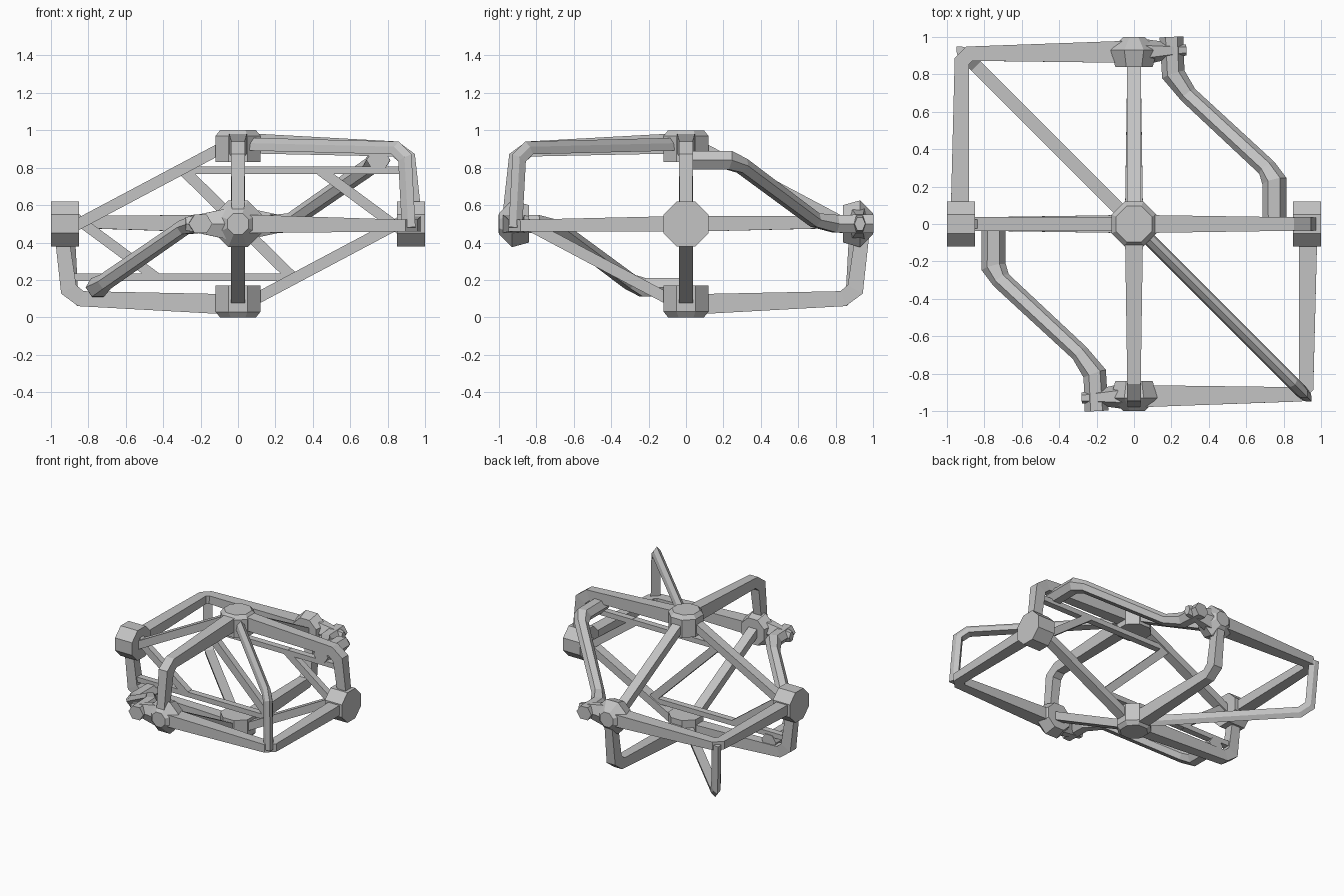
import bpy
import bmesh
import math
from mathutils import Vector

cube = bpy.data.objects.get("Cube")
if cube:
    bpy.data.objects.remove(cube, do_unlink=True)

grey = bpy.data.materials.new("plain grey")
grey.use_nodes = True
COLOUR = (0.55, 0.55, 0.55, 1)
grey.diffuse_color = COLOUR
grey.node_tree.nodes["Principled BSDF"].inputs["Base Color"].default_value = COLOUR

CENTRE = Vector((0, 0, 0.5))
X, Y, Z = Vector((1, 0, 0)), Vector((0, 1, 0)), Vector((0, 0, 1))


def polygon(sides):
    """Regular section with flats on the axes, half width one."""
    r = 1 / math.cos(math.pi / sides)
    angles = [(i + 0.5) * math.tau / sides for i in range(sides)]
    return [(r * math.cos(a), r * math.sin(a)) for a in angles]


BOX, HEX, OCT = polygon(4), polygon(6), polygon(8)
RIDGE = [(-1, -0.7), (1, -0.7), (0.75, 0.3), (0, 1), (-0.75, 0.3)]


def add_object(name, verts, faces):
    mesh = bpy.data.meshes.new(name)
    mesh.from_pydata(verts, [], faces)
    bm = bmesh.new()
    bm.from_mesh(mesh)
    bmesh.ops.recalc_face_normals(bm, faces=bm.faces)
    bm.to_mesh(mesh)
    bm.free()
    mesh.materials.append(grey)
    bpy.context.collection.objects.link(bpy.data.objects.new(name, mesh))


def strut(name, twin, path, side, wide, deep, section=BOX, scales=None):
    """Sweep a section along a path, then repeat it through the centre."""
    pts = [Vector(p) for p in path]
    scales = scales or [1] * len(pts)
    n = len(section)
    verts = []
    for i, p in enumerate(pts):
        before = (p - pts[max(i - 1, 0)]).normalized()
        after = (pts[min(i + 1, len(pts) - 1)] - p).normalized()
        t = (before + after).normalized()
        miter = 1 / max(t.dot(after if after.length else before), 0.6)
        d = side.cross(t).normalized()
        s = t.cross(d)
        for a, b in section:
            verts.append(p + (s * a * wide + d * b * deep * miter) * scales[i] / 2)
    faces = [tuple(range(n)), tuple(range(len(verts) - n, len(verts)))]
    for i in range(len(pts) - 1):
        for j in range(n):
            k = (j + 1) % n
            faces.append((i * n + j, i * n + k, i * n + n + k, i * n + n + j))
    add_object(name, verts, faces)
    add_object(twin, [2 * CENTRE - v for v in verts], faces)


# Hubs on the six axes
strut("top_hub", "bottom_hub", [(0, 0, 0.83), (0, 0, 0.97), (0, 0, 1)],
      X, 0.24, 0.24, OCT, [1, 1, 0.8])
strut("left_hub", "right_hub", [(0.85, 0, 0.5), (1, 0, 0.5)], Z, 0.24, 0.24, OCT)
strut("front_hub", "back_hub", [(0, -0.84, 0.5), (0, -0.93, 0.5), (0, -1, 0.5)],
      Z, 0.25, 0.25, OCT, [0.8, 1, 0.45])

# Bent struts that bulge outwards between hubs
PROFILE = [(0.05, 0.93), (0.84, 0.9), (0.905, 0.85), (0.95, 0.5)]
TAPER = [1.2, 0.9, 0.95, 0.8]
strut("top_left_strut", "bottom_right_strut",
      [(u, 0, z) for u, z in PROFILE], Y, 0.08, 0.09, BOX, TAPER)
strut("top_front_strut", "bottom_back_strut",
      [(0, -u, z) for u, z in PROFILE], X, 0.08, 0.09, BOX, TAPER)
strut("front_left_strut", "back_right_strut",
      [(0.05, -0.92, 0.5), (0.88, -0.91, 0.49), (0.92, -0.87, 0.49), (0.93, -0.05, 0.5)],
      Z, 0.075, 0.09, BOX, [1.3, 0.85, 0.85, 1.1])

# Ridged struts reaching the two outer corners
strut("top_corner_strut", "bottom_corner_strut",
      [(0.05, -0.05, 0.92), (0.85, -0.85, 0.9), (0.9, -0.9, 0.85), (0.92, -0.92, 0.48)],
      Vector((-1, -1, 0)).normalized(), 0.07, 0.08, RIDGE)

# Straight struts between hubs
strut("top_right_strut", "bottom_left_strut",
      [(-0.06, 0, 0.92), (-0.87, 0, 0.49)], Y, 0.075, 0.06)
strut("top_back_strut", "bottom_front_strut",
      [(0, 0.06, 0.92), (0, 0.87, 0.49)], X, 0.075, 0.06)

# Cranked braces and the arms that join them to the hubs
strut("left_brace", "right_brace",
      [(0.75, -0.03, 0.84), (0.75, 0.23, 0.84), (0.71, 0.3, 0.81),
       (0.29, 0.69, 0.52), (0.21, 0.8, 0.5), (0.2, 1, 0.5)],
      Z, 0.1, 0.11, HEX, [1, 1, 0.8, 0.75, 0.95, 1])
strut("back_arm", "front_arm", [(0.05, 0.92, 0.5), (0.28, 0.93, 0.5)],
      Z, 0.14, 0.1, HEX, [1.2, 0.5])

# Flat inner truss across the middle
strut("upper_rail", "lower_rail", [(-0.32, 0, 0.785), (0.9, 0, 0.785)], Y, 0.05, 0.04)
strut("outer_diagonal_left", "outer_diagonal_right",
      [(0.44, 0, 0.785), (0.88, 0, 0.46)], Y, 0.05, 0.055)
strut("middle_diagonal_upper", "middle_diagonal_lower",
      [(-0.29, 0, 0.785), (0, 0, 0.5)], Y, 0.05, 0.06)
